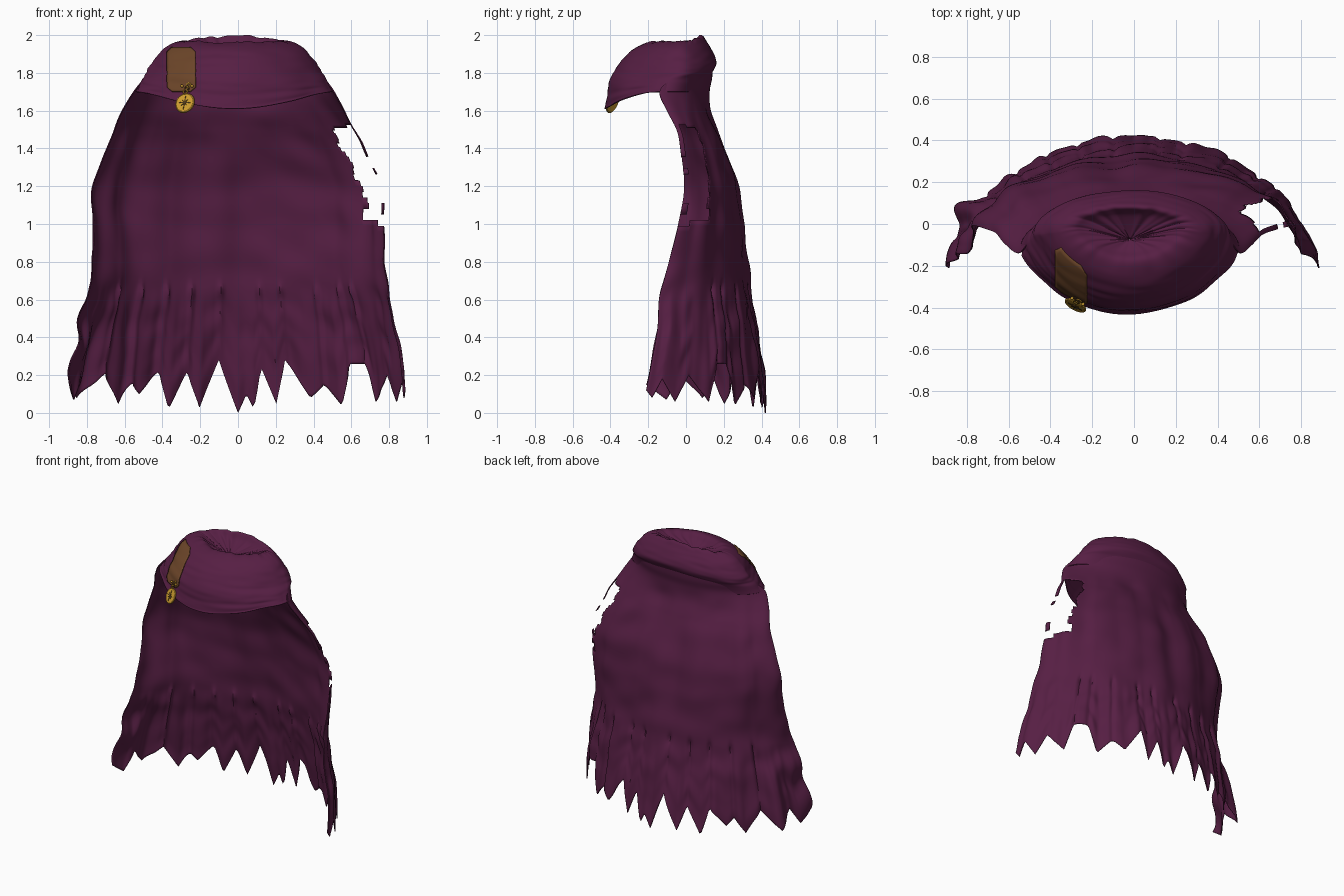
import bpy, bmesh, math
from mathutils import Vector, noise
from mathutils.bvhtree import BVHTree

if "Cube" in bpy.data.objects:
    bpy.data.objects.remove(bpy.data.objects["Cube"])


def material(name, rgb):
    m = bpy.data.materials.new(name)
    m.use_nodes = True
    m.diffuse_color = (*rgb, 1)
    bsdf = m.node_tree.nodes["Principled BSDF"]
    bsdf.inputs["Base Color"].default_value = (*rgb, 1)
    bsdf.inputs["Roughness"].default_value = 0.8
    return m


CLOTH = material("plum cloth", (0.094, 0.0135, 0.057))
LEATHER = material("brown leather", (0.15, 0.06, 0.022))
GOLD = material("gold", (0.62, 0.34, 0.03))
DARK = material("dark bronze", (0.08, 0.04, 0.01))


def finish(name, bm, mat, thickness=0.0, angle=50):
    me = bpy.data.meshes.new(name)
    bmesh.ops.recalc_face_normals(bm, faces=bm.faces)
    bm.to_mesh(me)
    bm.free()
    ob = bpy.data.objects.new(name, me)
    bpy.context.collection.objects.link(ob)
    me.materials.append(mat)
    bpy.ops.object.select_all(action="DESELECT")
    ob.select_set(True)
    bpy.context.view_layer.objects.active = ob
    bpy.ops.object.shade_smooth_by_angle(angle=math.radians(angle))
    mod = ob.modifiers.new("thickness", "SOLIDIFY")
    mod.thickness = thickness
    mod.offset = 0
    return ob


def sheet(point, nu, nv, keep=lambda u, c: True):
    """Grid of quads from point(u, v), with faces dropped by a rule."""
    bm = bmesh.new()
    g = [[bm.verts.new(point(i / nu, j / nv)) for i in range(nu + 1)] for j in range(nv + 1)]
    for j in range(nv):
        for i in range(nu):
            q = (g[j][i], g[j][i + 1], g[j + 1][i + 1], g[j + 1][i])
            if keep((i + 0.5) / nu, sum((v.co for v in q), Vector()) / 4):
                bm.faces.new(q)
    bmesh.ops.delete(bm, geom=[v for v in bm.verts if not v.link_faces], context="VERTS")
    bmesh.ops.remove_doubles(bm, verts=bm.verts, dist=0.0004)
    return bm


def spline(rows, v):
    """Catmull-Rom through rows of numbers, v in 0..1."""
    k = v * (len(rows) - 1)
    i = min(int(k), len(rows) - 2)
    f = k - i
    p = [rows[max(0, min(len(rows) - 1, i + d))] for d in (-1, 0, 1, 2)]
    return [0.5 * (2 * b + (c - a) * f + (2 * a - 5 * b + 4 * c - d) * f * f
                   + (3 * b - a - 3 * c + d) * f ** 3) for a, b, c, d in zip(*p)]


def linear(pairs, x):
    for (a, b), (c, d) in zip(pairs, pairs[1:]):
        if x <= c:
            return b + (d - b) * max(0, x - a) / (c - a)
    return pairs[-1][1]


def ramp(x, a, b):
    f = max(0, min(1, (x - a) / (b - a)))
    return f * f * (3 - 2 * f)


def bump(x, centre, width):
    return math.exp(-((x - centre) / width) ** 2)


def wrinkle(x, y, z):
    return noise.noise(Vector((x, y, z)))


# Cape: rows of height, half width, back depth, side edge depth
CAPE = [(1.83, 0.44, 0.14, -0.04), (1.77, 0.478, 0.135, -0.08), (1.7, 0.53, 0.122, -0.14),
        (1.6, 0.585, 0.125, -0.1), (1.5, 0.63, 0.165, -0.05),
        (1.4, 0.68, 0.205, -0.03), (1.2, 0.76, 0.27, -0.01), (1.0, 0.77, 0.3, -0.04),
        (0.8, 0.775, 0.315, -0.09), (0.6, 0.8, 0.34, -0.14), (0.4, 0.835, 0.367, -0.15),
        (0.2, 0.865, 0.395, -0.18), (0, 0.885, 0.42, -0.21)]
# Ragged hem: alternating tips and notches along the sweep
HEM = [(-1, 0.15), (-0.9, 0.07), (-0.82, 0.2), (-0.74, 0.08), (-0.64, 0.21), (-0.55, 0.05),
       (-0.485, 0.16), (-0.44, 0.1), (-0.345, 0.22), (-0.295, 0.02), (-0.217, 0.22),
       (-0.16, 0.03), (-0.08, 0.28), (0, 0.0), (0.035, 0.1), (0.065, 0.02), (0.097, 0.24),
       (0.16, 0.05), (0.2, 0.28), (0.305, 0.08), (0.375, 0.15), (0.465, 0.04), (0.515, 0.26),
       (0.6, 0.26), (0.66, 0.06), (0.77, 0.2), (0.85, 0.06), (0.92, 0.18), (0.97, 0.08), (1, 0.12)]
NOTCHES = [a for a, b in HEM if b > 0.14 and abs(a) < 0.7]
SWEEP = 1.44


def cape_point(u, v):
    t = 2 * u - 1
    z, w, back, edge = spline(CAPE, v)
    a = SWEEP * t
    x = w * math.sin(a) / math.sin(SWEEP)
    y = edge + (back - edge) * (math.cos(a) - math.cos(SWEEP)) / (1 - math.cos(SWEEP))
    low = 1 - ramp(z, 0.5, 0.68)
    # vertical folds, shallow slits with arched tops, and a flared strip
    out = 0.022 * wrinkle(t * 6, z * 0.9, 3) * ramp(1.72 - z, 0, 0.3)
    out += 0.014 * wrinkle(t * 5 + z * 2, z * 6, 9) * ramp(1.75 - z, 0, 0.2)
    out += 0.008 * wrinkle(t * 20, z * 1.5, 5) * low
    slit = max(bump(t, n, 0.012) for n in NOTCHES)
    out -= slit * (0.014 * low + 0.02 * bump(z, 0.62, 0.05))
    out += 0.08 * bump(t, -0.74, 0.05) * (1 - ramp(z, 0.1, 0.75))
    out += 0.018 * math.sin(z * 17) * low * (1 - ramp(t, -0.95, -0.75))
    if z < 0.7:
        z = 0.7 - (0.7 - z) * (0.7 - linear(HEM, t)) / 0.7
    shift = -0.02 * ramp(z, 1.2, 1.7)
    return (x + out * math.sin(a) + shift, y + out * math.cos(a), z)


TEAR = [(0.98, 0.78), (1.03, 0.69), (1.2, 0.64), (1.3, 0.61), (1.4, 0.54), (1.5, 0.5), (1.54, 0.7)]


def cape_keep(u, c):
    # torn hole on one side, with a few hanging threads left
    if c.x < 0 or not 0.98 < c.z < 1.54:
        return True
    jag = 0.04 * wrinkle(c.z * 14, u * 9, 1)
    thread = u > 0.97 and (c.z > 1.36 or 1.27 < c.z < 1.31 or 1.04 < c.z < 1.11)
    return thread or c.x < linear(TEAR, c.z) + jag


finish("cape", sheet(cape_point, 200, 80, cape_keep), CLOTH, 0.006)

# Mantle: rows of half width, front depth, back depth, front / side / back height
MANTLE = [(0.004, -0.075, -0.07, 1.88, 1.88, 1.88), (0.2, -0.13, 0.04, 1.925, 1.94, 1.95),
          (0.28, -0.18, 0.08, 1.965, 1.965, 2.0), (0.36, -0.265, 0.11, 1.93, 1.935, 1.96),
          (0.42, -0.325, 0.14, 1.88, 1.87, 1.91), (0.455, -0.37, 0.158, 1.82, 1.81, 1.85),
          (0.485, -0.405, 0.128, 1.75, 1.765, 1.79), (0.505, -0.415, 0.105, 1.675, 1.725, 1.74),
          (0.52, -0.43, 0.095, 1.61, 1.7, 1.7)]


def mantle_point(u, v):
    a = math.tau * u
    w, front, back, zf, zs, zb = spline(MANTLE, v)
    s, c = math.sin(a), math.cos(a)
    mid = front * 0.4 + back * 0.6
    y = mid + (back - mid) * s if s > 0 else mid + (front - mid) * abs(s) ** 1.4
    z = zs + ((zb if s > 0 else zf) - zs) * abs(s) ** 3
    # gathered folds round the neck, soft creases lower down
    neck = math.sin(math.pi * min(1, v / 0.35))
    z += neck * (0.018 * wrinkle(c * 5, s * 5, 2) - 0.012 * bump(c, -0.25, 0.3))
    roll = ramp(v, 0.25, 0.45) * (1 - ramp(v, 0.65, 0.8) * (s > -0.2))
    grow = 1 + roll * (0.02 * wrinkle(c * 2, s * 2, v * 16) + 0.02 * wrinkle(c * 2.5, s * 2.5, v * 4))
    return (w * c * grow - 0.02, mid + (y - mid) * grow, z)


mantle_bm = sheet(mantle_point, 120, 60)
bvh = BVHTree.FromBMesh(mantle_bm)
finish("mantle", mantle_bm, CLOTH, 0.006)


def on_mantle(x, z, gap):
    hit = bvh.ray_cast(Vector((x, -1, z)), Vector((0, 1, 0)))[0]
    if hit is None or hit.y > 0:
        hit = bvh.find_nearest(Vector((x, -0.15, z)))[0]
    return Vector((x, hit.y - gap, z))


# Leather patch lying on the mantle, with rounded corners
def patch_point(u, v):
    half = 0.075 * (1 - 0.35 * max(0, abs(v - 0.5) * 2 - 0.8) / 0.2)
    return on_mantle(-0.3 + (2 * u - 1) * half, 1.935 - 0.235 * v, 0.009)


finish("leather_patch", sheet(patch_point, 12, 20), LEATHER, 0.008)

# Medallion assembled flat in its own plane, turned to follow the cloth
HUB = Vector((-0.28, on_mantle(-0.28, 1.69, 0.034).y, 1.64))
TILT = math.radians(68)
YAW = math.radians(-28)


def hang(name, local=(0, 0, 0), mat=GOLD):
    ob = bpy.context.object
    ob.name = name
    ob.rotation_euler = (TILT, 0, YAW)
    ob.location = HUB + ob.rotation_euler.to_matrix() @ Vector(local)
    if not ob.data.materials:
        ob.data.materials.append(mat)
        bpy.ops.object.shade_smooth_by_angle(angle=math.radians(40))


bpy.ops.mesh.primitive_cylinder_add(vertices=32, radius=0.05, depth=0.012)
hang("medallion_disc")
bpy.ops.mesh.primitive_torus_add(major_radius=0.049, minor_radius=0.007,
                                 major_segments=32, minor_segments=8)
hang("medallion_rim")

# Eight-pointed star plate, fanned from its centre
bm = bmesh.new()
hub = bm.verts.new((0, 0, 0))
ring = []
for i in range(16):
    r = 0.008 if i % 2 else (0.038 if i % 4 == 0 else 0.023)
    a = math.tau * i / 16
    ring.append(bm.verts.new((r * math.cos(a), r * math.sin(a), 0)))
for i in range(16):
    bm.faces.new((hub, ring[i], ring[(i + 1) % 16]))
finish("medallion_star", bm, DARK, 0.004)
hang("medallion_star", (0, 0, 0.007))

# Chain links and studs up to the patch
for i in range(3):
    bpy.ops.mesh.primitive_torus_add(major_radius=0.012, minor_radius=0.004,
                                     major_segments=14, minor_segments=6)
    hang("chain_link", (0.006 * (i - 1), 0.062 + 0.018 * i, 0.01), DARK if i == 1 else GOLD)
for side in (-1, 1):
    bpy.ops.mesh.primitive_uv_sphere_add(segments=10, ring_count=6, radius=0.008)
    hang("patch_stud", (0.03 * side, 0.092, 0.014))
